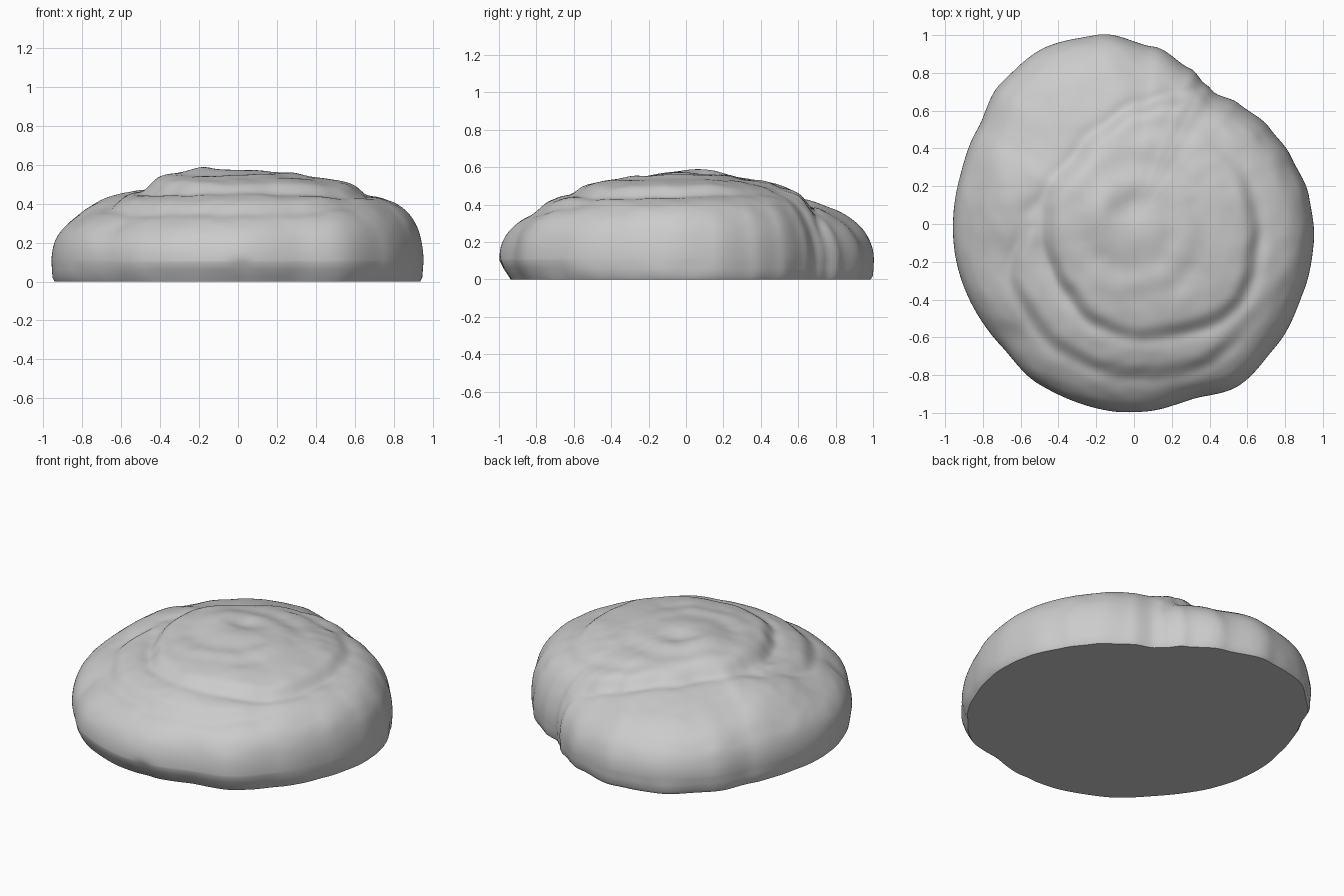
import bpy, bmesh, math
from mathutils import Vector, noise

if "Cube" in bpy.data.objects:
    bpy.data.objects.remove(bpy.data.objects["Cube"])

SEGMENTS, RINGS = 240, 84

# Outline radius, crease radii and crease depths, as (degrees, value) around the bun
OUTLINE = [(9, .938), (23, .905), (35, .88), (49, .845), (58, .815), (63, .832), (70, .875),
           (84, .945), (101, 1.02), (118, 1.047), (133, 1.026), (149, .969), (165, .955),
           (192, .961), (223, .955), (239, .986), (270, 1.0), (288, .977), (303, 1.02),
           (319, .992), (339, .966), (354, .957)]
OUTER = [(40, 1.0), (58, .83), (72, .68), (87, .60), (110, .50), (135, .44), (160, .47),
         (180, .55), (207, .69), (245, .75), (270, .78), (296, .81), (320, .78), (345, .85)]
OUTER_DEPTH = [(40, 0), (58, .06), (87, .05), (135, .04), (165, .02), (207, .035),
               (270, .035), (300, .035), (325, .015), (345, 0)]
INNER = [(20, .61), (45, .58), (70, .50), (100, .42), (135, .41), (170, .45), (205, .46),
         (225, .48), (250, .54), (280, .58), (325, .67), (350, .63)]
INNER_DEPTH = [(20, .035), (60, .015), (100, .005), (150, .02), (175, .06), (225, .06),
               (270, .03), (325, .045), (350, .05)]


def around(table, deg):
    """Smooth periodic interpolation of a table of (degrees, value)."""
    n = len(table)
    i = max((k for k in range(n) if table[k][0] <= deg), default=n - 1)
    (a0, v0), (a1, v1) = table[i], table[(i + 1) % n]
    t = ((deg - a0) % 360) / ((a1 - a0) % 360)
    t = t * t * (3 - 2 * t)
    return v0 + (v1 - v0) * t


def crease(r, edge, depth):
    """Drop outside a crease line, with a small extra furrow along it."""
    step = depth * .5 * (1 + math.tanh((r - edge) / .035))
    return step + .25 * depth * math.exp(-((r - edge - .04) / .04) ** 2)


def blob(p, centre, size):
    return math.exp(-(p - Vector(centre)).length_squared / size ** 2)


def surface(deg, t):
    """Point on the dough; t runs from the centre of the top (0) to the widest rim (1)."""
    a = math.radians(deg)
    u = math.sin(t * math.pi / 2) ** .8
    r = u * around(OUTLINE, deg)
    # Full, boxy shoulder on the right, rounder elsewhere
    power = 4.4 + 4.5 * max(0, math.cos(a + .1)) + 1.2 * max(0, -math.cos(a))
    body = math.sqrt(max(0, 1 - u ** power))
    z = .10 + .36 * body + .12 * (1 - math.sqrt(u * u + .01))
    fade = 1 - u ** 8
    z -= fade * crease(r, around(OUTER, deg), around(OUTER_DEPTH, deg))
    z -= fade * crease(r, around(INNER, deg), around(INNER_DEPTH, deg))
    p = Vector((r * math.cos(a), r * math.sin(a), z))
    flat = Vector((p.x, p.y, 0))
    # Dimple in the middle, high spot beside it, raised roll on the far side
    p.z += .035 * blob(flat, (-.2, .1, 0), .2) - .035 * blob(flat, (-.02, .09, 0), .09)
    p.z += .035 * blob(flat, (-.64, .1, 0), .2) + .015 * blob(flat, (.3, -.05, 0), .25)
    swirl = math.sin(a + r * 2 * math.pi / .22)
    p.z += .005 * swirl * math.exp(-((r - .28) / .16) ** 2)
    # Soft lumps
    q = Vector((p.x, p.y, p.z * 1.5))
    lump = .010 * noise.noise(q * 4) + .004 * noise.noise(q * 10)
    p.z += lump * fade
    p.xy *= 1 + lump * u ** 6 * (1 - u ** 16)
    # Pinches: under the front and at the front corner
    for centre, size, depth in (((.02, -1, .03), .06, .04), ((-.66, -.6, .3), .09, .03)):
        p.xy *= 1 - depth * blob(p, centre, size)
    return p


# Build the rings of the dough, then tuck the rim under to a flat base
bm = bmesh.new()
centre = bm.verts.new((0, 0, surface(0, 0).z))
columns = []
for s in range(SEGMENTS):
    deg = 360 * s / SEGMENTS
    pts = [surface(deg, k / RINGS) for k in range(1, RINGS + 1)]
    rim = pts[-1]
    front = max(0, -math.sin(math.radians(deg))) ** 2
    tuck = .005 + .04 * front
    for scale, z in ((1 - tuck * .4, .06), (1 - tuck, .02), (.988 - tuck, 0)):
        wobble = 1 + .006 * noise.noise(Vector((rim.x * 7, rim.y * 7, z * 9)))
        pts.append(Vector((rim.x * scale * wobble, rim.y * scale * wobble, z)))
    columns.append([bm.verts.new(p) for p in pts])

for s, col in enumerate(columns):
    nxt = columns[(s + 1) % SEGMENTS]
    bm.faces.new((centre, col[0], nxt[0]))
    for k in range(len(col) - 1):
        bm.faces.new((col[k], col[k + 1], nxt[k + 1], nxt[k]))
bm.faces.new([col[-1] for col in reversed(columns)])
bmesh.ops.recalc_face_normals(bm, faces=bm.faces)

mesh = bpy.data.meshes.new("rolled_bun")
bm.to_mesh(mesh)
bm.free()
bun = bpy.data.objects.new("rolled_bun", mesh)
bpy.context.collection.objects.link(bun)

# One plain grey
grey = bpy.data.materials.new("light_grey")
grey.use_nodes = True
colour = (.6, .6, .6, 1)
grey.diffuse_color = colour
grey.node_tree.nodes["Principled BSDF"].inputs["Base Color"].default_value = colour
mesh.materials.append(grey)

bpy.context.view_layer.objects.active = bun
bun.select_set(True)
bpy.ops.object.shade_smooth_by_angle(angle=math.radians(50))
